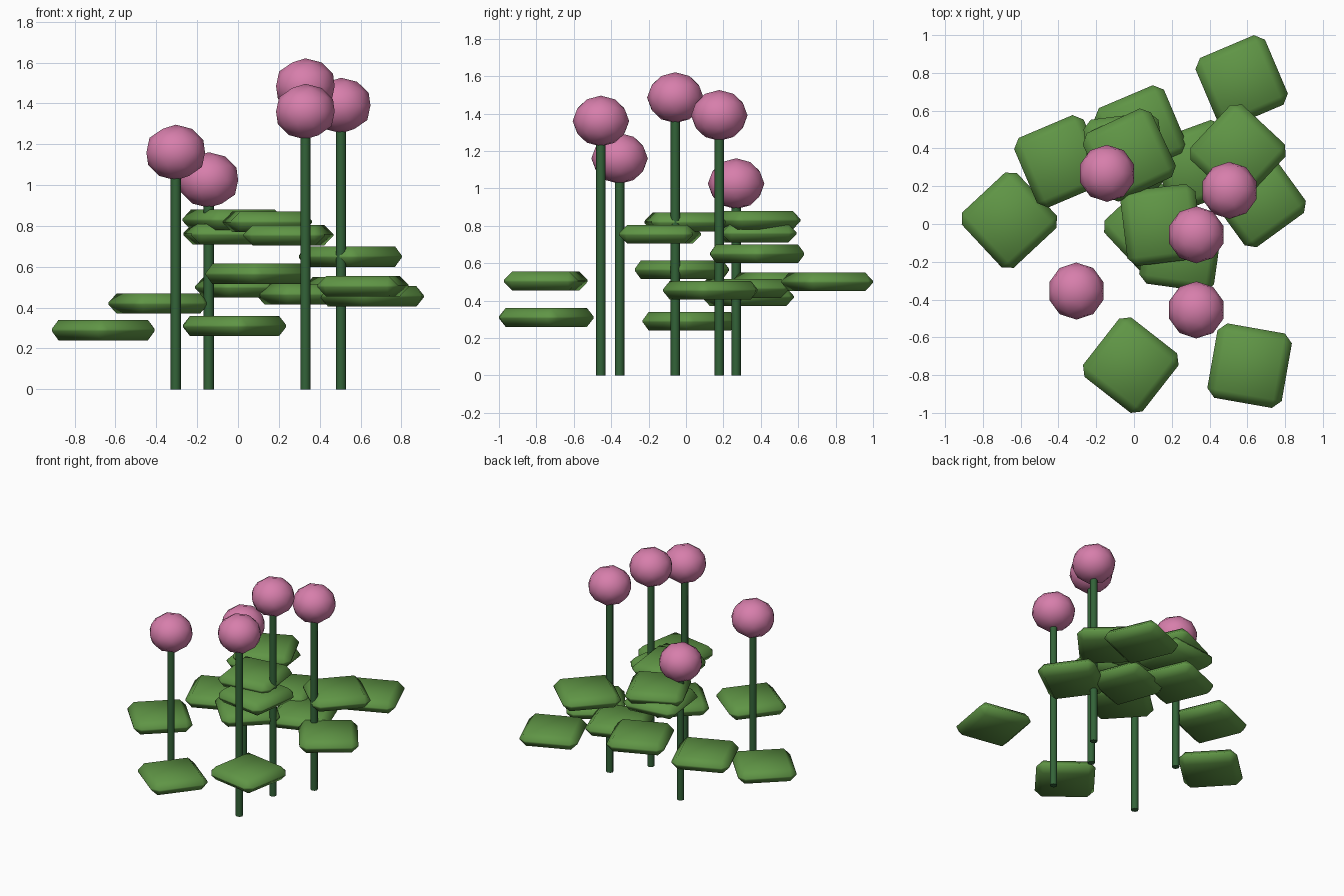
import bpy, bmesh
from math import radians

cube = bpy.data.objects.get("Cube")
if cube:
    bpy.data.objects.remove(cube, do_unlink=True)


def material(name, rgb):
    m = bpy.data.materials.new(name)
    m.use_nodes = True
    m.diffuse_color = (*rgb, 1)
    m.node_tree.nodes["Principled BSDF"].inputs["Base Color"].default_value = (*rgb, 1)
    return m


def make_mesh(name, bm, mat):
    for f in bm.faces:
        f.smooth = True
    mesh = bpy.data.meshes.new(name)
    bm.to_mesh(mesh)
    bm.free()
    mesh.materials.append(mat)
    return mesh


def place(name, mesh, x, y, z, turn=0, height=1):
    ob = bpy.data.objects.new(name, mesh)
    ob.location = (x, y, z)
    ob.rotation_euler.z = radians(turn)
    ob.scale.z = height
    bpy.context.collection.objects.link(ob)
    return ob


leaf_green = material("leaf green", (0.115, 0.30, 0.06))
stem_green = material("dark stem green", (0.033, 0.125, 0.04))
petal_pink = material("petal pink", (0.68, 0.21, 0.41))

# Leaf pad: flat square slab with chamfered edges
bm = bmesh.new()
bmesh.ops.create_cube(bm, size=1)
bmesh.ops.scale(bm, vec=(0.4, 0.4, 0.1), verts=bm.verts)
bmesh.ops.bevel(bm, geom=bm.edges[:], offset=0.045, offset_type='OFFSET',
                segments=1, profile=0.5, affect='EDGES')
leaf_mesh = make_mesh("leaf", bm, leaf_green)

# Stem: unit-high thin post, standing on its base
bm = bmesh.new()
bmesh.ops.create_cone(bm, cap_ends=True, segments=8, radius1=0.025,
                      radius2=0.025, depth=1)
bmesh.ops.translate(bm, vec=(0, 0, 0.5), verts=bm.verts)
stem_mesh = make_mesh("stem", bm, stem_green)
for poly in stem_mesh.polygons:
    poly.use_smooth = abs(poly.normal.z) < 0.5

# Blossom: slightly squashed ball
bm = bmesh.new()
bmesh.ops.create_icosphere(bm, subdivisions=2, radius=0.151)
bmesh.ops.scale(bm, vec=(1, 1, 0.9), verts=bm.verts)
blossom_mesh = make_mesh("blossom", bm, petal_pink)

# Flowers: x, y, blossom height
flowers = [
    (-0.143, 0.268, 1.025), (-0.305, -0.355, 1.16), (0.505, 0.178, 1.39),
    (0.33, -0.057, 1.485), (0.33, -0.455, 1.36),
]
for i, (x, y, z) in enumerate(flowers, 1):
    place(f"stem_{i}", stem_mesh, x, y, 0, height=z)
    place(f"blossom_{i}", blossom_mesh, x, y, z)

# Leaves: x, y, height, turn in degrees
leaves = [
    (-0.66, 0.02, 0.29, 43), (-0.017, -0.747, 0.31, 52),
    (0.612, -0.75, 0.505, -10), (0.57, 0.755, 0.5, 23),
    (0.657, 0.13, 0.455, 36), (0.55, 0.38, 0.65, 47),
    (0.33, 0.31, 0.465, 20), (-0.39, 0.332, 0.42, 23),
    (0.035, 0.49, 0.5, 23), (-0.025, 0.365, 0.83, 25),
    (-0.05, 0.373, 0.76, 7), (0.145, -0.005, 0.82, 7),
    (0.247, -0.139, 0.755, -8), (0.094, -0.022, 0.565, 43),
]
for i, (x, y, z, turn) in enumerate(leaves, 1):
    place(f"leaf_{i}", leaf_mesh, x, y, z, turn)
